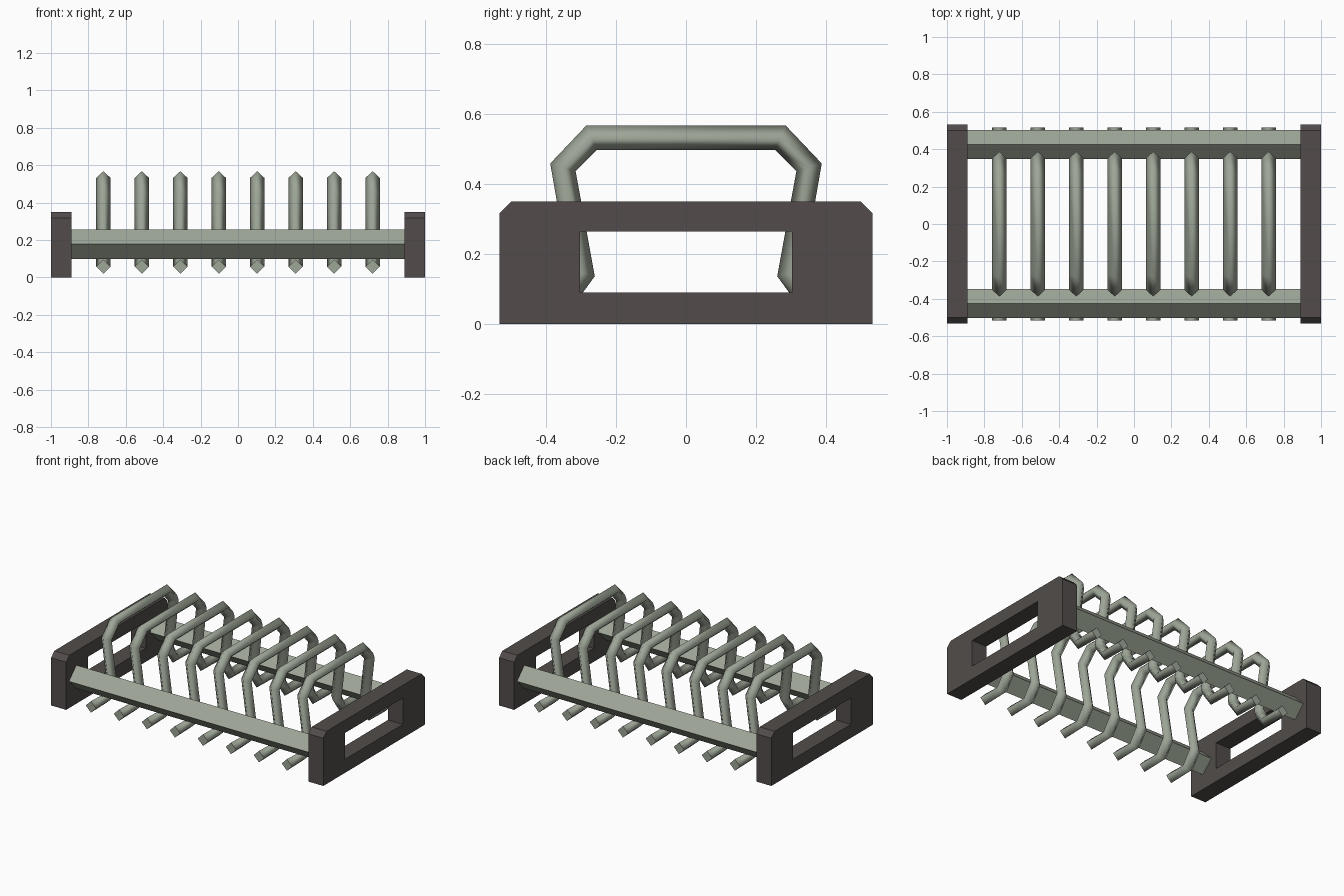
import bpy, bmesh
from mathutils import Vector

if "Cube" in bpy.data.objects:
    bpy.data.objects.remove(bpy.data.objects["Cube"])


def material(name, rgb):
    m = bpy.data.materials.new(name)
    m.diffuse_color = (*rgb, 1)
    m.use_nodes = True
    m.node_tree.nodes["Principled BSDF"].inputs["Base Color"].default_value = m.diffuse_color
    return m


DARK = material("dark_brown_grey", (0.085, 0.073, 0.070))
GREEN = material("grey_green", (0.34, 0.38, 0.31))


def finish(bm, name, mat):
    bmesh.ops.recalc_face_normals(bm, faces=bm.faces)
    me = bpy.data.meshes.new(name)
    bm.to_mesh(me)
    bm.free()
    me.materials.append(mat)
    ob = bpy.data.objects.new(name, me)
    bpy.context.collection.objects.link(ob)
    return ob


def tube(name, path, smooth):
    """Four-sided diamond tube: rings of (side, normal) offsets along the path."""
    bm = bmesh.new()
    rings = [[bm.verts.new(p) for p in ring] for ring in path]
    for a, b in zip(rings, rings[1:]):
        for i in range(4):
            f = bm.faces.new((a[i], a[i - 1], b[i - 1], b[i]))
            f.smooth = smooth
    for r in (rings[0], rings[-1]):
        for e in bm.faces.new(r).edges:
            e.smooth = False
    return finish(bm, name, GREEN)


# End frames: chamfered plate with a rectangular hand hole
def end_frame(name, x0, x1):
    half = [(0, 0.0), (0.533, 0.0), (0.533, 0.317), (0.5, 0.35), (0, 0.35)]
    hole = [(0, 0.265), (0.303, 0.265), (0.303, 0.09), (0, 0.09)]
    bm = bmesh.new()
    for s in (1, -1):
        outline = [(y * s, z) for y, z in half + hole]
        a = [bm.verts.new((x0, y, z)) for y, z in outline]
        b = [bm.verts.new((x1, y, z)) for y, z in outline]
        bm.faces.new(a)
        bm.faces.new(b)
        for i in range(len(a)):
            # leave the two seam edges on y = 0 open
            if outline[i][0] == 0 and outline[i - 1][0] == 0:
                continue
            bm.faces.new((a[i], a[i - 1], b[i - 1], b[i]))
    bmesh.ops.remove_doubles(bm, verts=bm.verts, dist=1e-5)
    finish(bm, name, DARK)


end_frame("left_end_frame", -1.0, -0.89)
end_frame("right_end_frame", 0.89, 1.0)

# Side rails: square bars turned on edge
for name, y in (("front_rail", -0.425), ("back_rail", 0.425)):
    r, z = 0.078, 0.178
    tube(name, [[(x, y + r, z), (x, y, z + r), (x, y - r, z), (x, y, z - r)]
                for x in (-0.89, 0.89)], False)

# Bent wire dividers with outward feet under the rails
side = [(0.515, 0.058), (0.36, 0.058), (0.298, 0.145), (0.352, 0.448), (0.27, 0.533)]
pts = [Vector((0, -y, z)) for y, z in side]
pts += [Vector((0, y, z)) for y, z in reversed(side)]
R = 0.038
for k in range(8):
    x = Vector((-0.72 + k * 1.44 / 7, 0, 0))
    rings = []
    for i, p in enumerate(pts):
        d0 = (p - pts[i - 1]).normalized() if i else Vector()
        d1 = (pts[i + 1] - p).normalized() if i < len(pts) - 1 else Vector()
        n = (d0 + d1).normalized().cross(Vector((1, 0, 0))) * R
        s = Vector((R, 0, 0))
        rings.append([x + p + o for o in (s, n, -s, -n)])
    tube(f"wire_divider_{k + 1}", rings, True)
